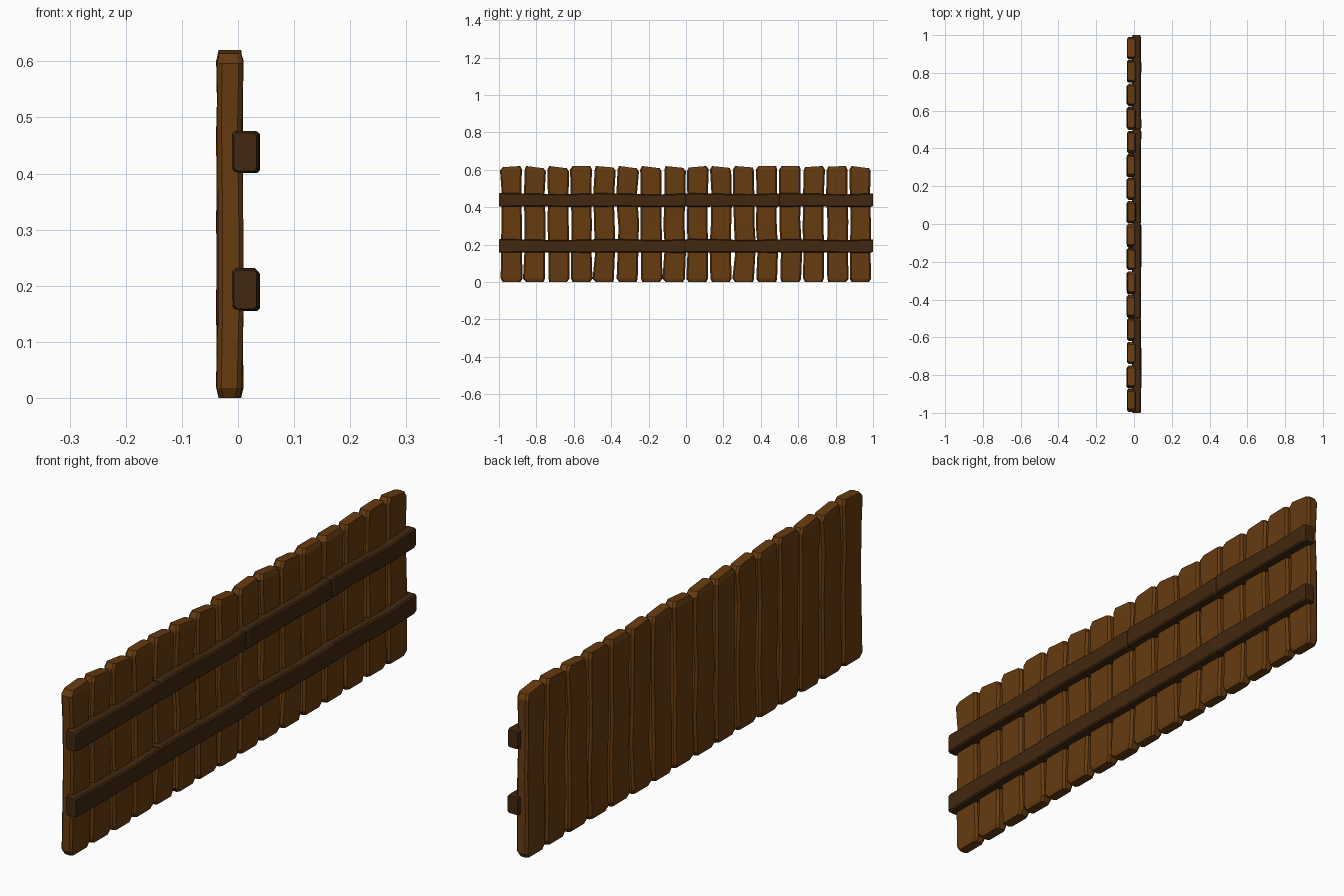
import bpy, bmesh, random
from mathutils import Vector

if "Cube" in bpy.data.objects:
    bpy.data.objects.remove(bpy.data.objects["Cube"])

random.seed(7)


def material(name, rgb):
    m = bpy.data.materials.new(name)
    m.diffuse_color = (*rgb, 1)
    m.use_nodes = True
    m.node_tree.nodes["Principled BSDF"].inputs["Base Color"].default_value = m.diffuse_color
    return m


plank_wood = material("plank_wood", (0.135, 0.044, 0.005))
rail_wood = material("rail_wood", (0.052, 0.021, 0.005))


def board(name, stations, place, mat):
    """Loft chamfered rectangles; a station is (length0, length1, w0, w1, x0, x1, chamfer)."""
    bm = bmesh.new()
    rings = []
    for l0, l1, w0, w1, x0, x1, c in stations:
        outline = [(w0 + c, x0), (w1 - c, x0), (w1, x0 + c), (w1, x1 - c),
                   (w1 - c, x1), (w0 + c, x1), (w0, x1 - c), (w0, x0 + c)]
        ring = []
        for w, x in outline:
            f = (w - w0) / (w1 - w0)
            ring.append(bm.verts.new(place(l0 + (l1 - l0) * f, w, x)))
        rings.append(ring)
    for a, b in zip(rings, rings[1:]):
        for i in range(8):
            j = (i + 1) % 8
            bm.faces.new((a[i], a[j], b[j], b[i]))
    bm.faces.new(rings[0])
    bm.faces.new(rings[-1])
    bmesh.ops.recalc_face_normals(bm, faces=bm.faces)
    me = bpy.data.meshes.new(name)
    bm.to_mesh(me)
    bm.free()
    me.materials.append(mat)
    ob = bpy.data.objects.new(name, me)
    bpy.context.collection.objects.link(ob)


def jit(a):
    return random.uniform(-a, a)


# Upright planks: slightly crooked, with bevelled and slanted tops
slants = [0.006, -0.012, -0.012, 0, -0.008, -0.012, -0.012, -0.01,
          0.008, -0.01, -0.008, 0, 0, 0.006, 0.003, -0.012]
for i, s in enumerate(slants):
    mid = -0.9325 + i * 0.1243
    tl, tr = 0.62 + min(0, s), 0.62 - max(0, s)
    if s < 0:
        tl, tr = 0.62, 0.62 + s
    elif s > 0:
        tl, tr = 0.62 - s, 0.62
    st = []
    for k, z in enumerate((0.0, 0.018, 0.17, 0.31, 0.46, 0.6, 0.62)):
        end = k in (0, 6)
        inset = 0.010 if end else 0.0
        dx = 0.004 if end else 0.0
        shift = 0 if end else jit(0.005)
        w0 = mid - 0.057 + inset + shift + (0 if end else jit(0.003))
        w1 = mid + 0.057 - inset + shift + (0 if end else jit(0.003))
        if 1 < k < 5:
            w0, w1 = w0 + 0.002, w1 - 0.002
        l0, l1 = z, z
        if k == 6:
            l0, l1 = tl, tr
        elif k == 5:
            l0, l1 = tl - 0.018, tr - 0.018
        elif 1 < k < 5:
            d = jit(0.03)
            l0, l1 = z + d, z - d
        st.append((l0, l1, w0, w1, -0.039 + dx + abs(jit(0.004)),
                   0.010 - dx - abs(jit(0.004)), 0.008))
    board(f"plank_{i + 1}", st, lambda l, w, x: Vector((x, w, l)), plank_wood)

# Two horizontal rails, each made of four end-to-end boards
for level, zc in (("lower", 0.193), ("upper", 0.438)):
    for n in range(4):
        y0 = -1 + n * 0.5
        st = []
        for t, up, half in ((0, 0, 0.034), (0.012, 0.001, 0.037),
                            (0.16, 0, 0.035), (0.33, -0.003, 0.033),
                            (0.488, -0.001, 0.036), (0.5, 0, 0.033)):
            tip = t in (0, 0.5)
            dx = 0.003 if tip else 0
            d = 0 if tip else jit(0.004)
            u = up + jit(0.001)
            st.append((y0 + t + d, y0 + t - d, zc + u - half, zc + u + half,
                       -0.010 + dx, 0.039 - dx - abs(jit(0.004)), 0.005))
        board(f"{level}_rail_{n + 1}", st,
              lambda l, w, x: Vector((x, l, w)), rail_wood)
